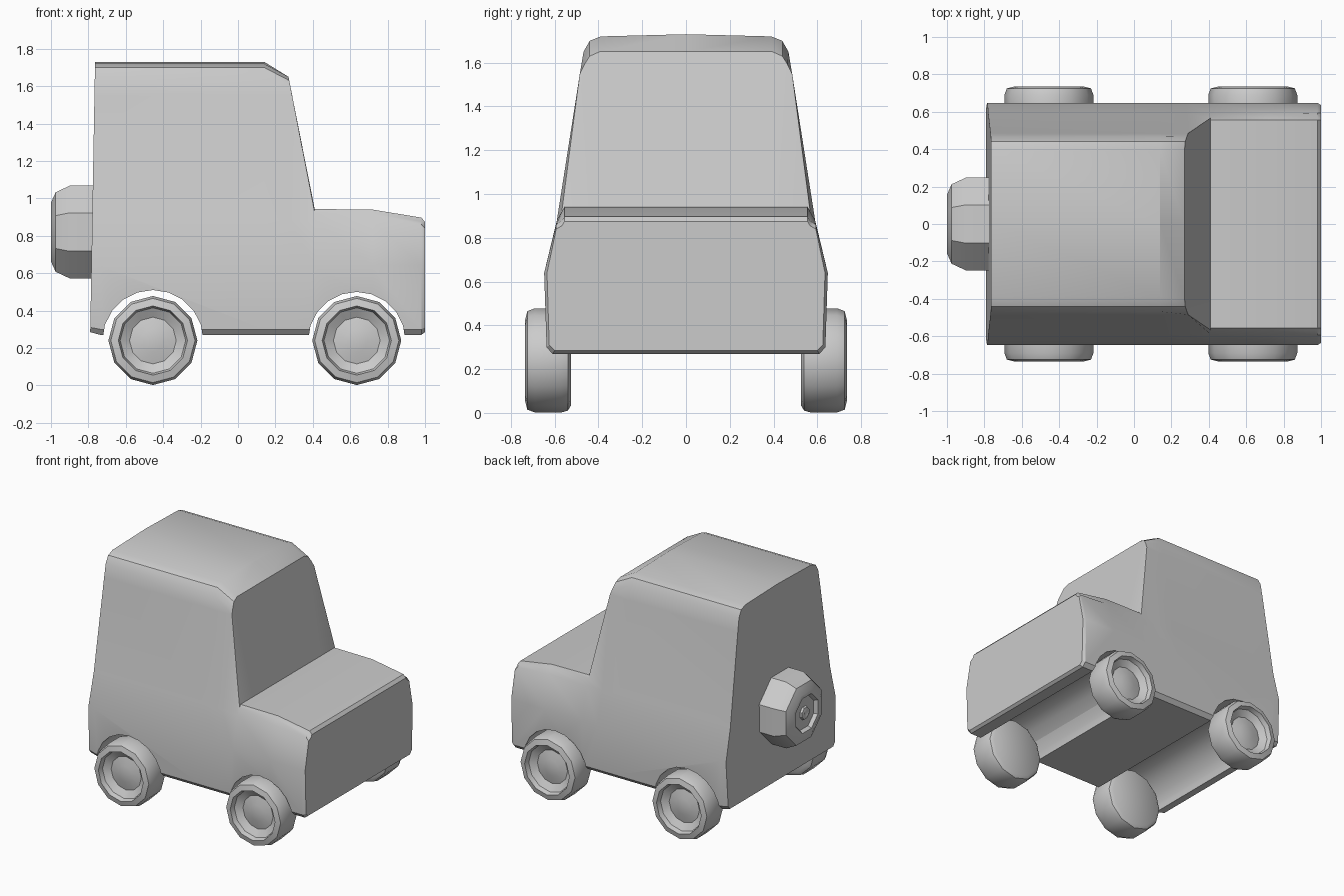
import bpy, bmesh
from math import radians, pi, cos, sin

if "Cube" in bpy.data.objects:
    bpy.data.objects.remove(bpy.data.objects["Cube"])


def finish(bm, name, angle):
    bmesh.ops.recalc_face_normals(bm, faces=bm.faces)
    mesh = bpy.data.meshes.new(name)
    bm.to_mesh(mesh)
    bm.free()
    obj = bpy.data.objects.new(name, mesh)
    bpy.context.collection.objects.link(obj)
    smooth(obj, angle)
    return obj


def activate(obj):
    bpy.ops.object.select_all(action='DESELECT')
    obj.select_set(True)
    bpy.context.view_layer.objects.active = obj


def smooth(obj, angle):
    activate(obj)
    bpy.ops.object.shade_smooth_by_angle(angle=radians(angle))


def loft(rings, name, angle):
    """Skin a list of closed rings; a single-point ring becomes a pole, others are capped."""
    bm = bmesh.new()
    loops = [[bm.verts.new(p) for p in ring] for ring in rings]
    for a, b in zip(loops, loops[1:]):
        n = max(len(a), len(b))
        for i in range(n):
            j = (i + 1) % n
            if len(a) == 1:
                bm.faces.new((a[0], b[i], b[j]))
            elif len(b) == 1:
                bm.faces.new((a[i], b[0], a[j]))
            else:
                bm.faces.new((a[i], b[i], b[j], a[j]))
    for end in (loops[0], loops[-1]):
        if len(end) > 2:
            bm.faces.new(end)
    return finish(bm, name, angle)


def lathe(profile, centre, sides, place, name, angle, phase=0.0):
    """Revolve (radius, depth) pairs; place turns (u, v, depth) into a point."""
    rings = []
    for r, d in profile:
        turns = [phase + 2 * pi * i / sides for i in range(sides)] if r else [0]
        rings.append([place(centre, r * cos(t), r * sin(t), d) for t in turns])
    return loft(rings, name, angle)


# Body cross-sections: lower side shared, upper part is roof, windscreen or hood
lower = [(0.61, 0.27), (0.637, 0.30), (0.648, 0.64), (0.59, 0.88)]
roof = [(0.485, 1.55), (0.468, 1.65), (0.44, 1.70), (0.39, 1.72), (0, 1.73)]
brow = [(0.485, 1.55), (0.465, 1.59), (0.44, 1.63), (0.395, 1.65), (0, 1.65)]


def hood(z):
    return [(0.567, z - 0.02), (0.555, z), (0.4, z), (0.3, z), (0, z)]


def section(xfun, half):
    pts = [(xfun(z), y, z) for y, z in half]
    return pts + [(x, -y, z) for x, y, z in reversed(pts[:-1])]


rear_low = [(0.61, 0.285), (0.63, 0.31)] + lower[2:]
nose_low = [(0.60, 0.285), (0.625, 0.31), (0.635, 0.64), (0.593, 0.84)]
body = loft([
    section(lambda z: -0.79 + 0.018 * (z - 0.3), rear_low + roof),
    section(lambda z: -0.735, lower + roof),
    section(lambda z: 0.14, lower + roof),
    section(lambda z: 0.27 + max(0, 1.65 - z) * 0.197 if z > 1.4 else 0.28, lower + brow),
    section(lambda z: 0.41, lower + hood(0.943)),
    section(lambda z: 0.72, lower + hood(0.94)),
    section(lambda z: 0.98, lower[:3] + [(0.593, 0.86)] + hood(0.897)),
    section(lambda z: 1.0, nose_low + hood(0.875)),
], "body", 28)

# Wheel arch tunnels
axles = (-0.455, 0.635)
for x, radius in zip(axles, (0.27, 0.26)):
    bpy.ops.mesh.primitive_cylinder_add(vertices=20, radius=radius, depth=2,
                                        location=(x, 0, 0.24), rotation=(pi / 2, 0, 0))
    cutter = bpy.context.object
    cutter.hide_render = True
    mod = body.modifiers.new("arch", 'BOOLEAN')
    mod.operation, mod.solver, mod.object = 'DIFFERENCE', 'EXACT', cutter
    activate(body)
    # keep the cut ahead of the smoothing modifier
    bpy.ops.object.modifier_move_to_index(modifier=mod.name, index=0)
    bpy.ops.object.modifier_apply(modifier=mod.name)
    bpy.data.objects.remove(cutter)
smooth(body, 28)

# Road wheels: tyre, dished rim and raised hub in one profile
wheel = [(0, 0.525), (0.205, 0.525), (0.23, 0.54), (0.238, 0.57), (0.238, 0.69),
         (0.225, 0.725), (0.185, 0.735), (0.175, 0.70), (0.125, 0.67), (0.06, 0.685), (0, 0.69)]
for x, end in zip(axles, ("rear", "front")):
    for side, label in ((-1, "right"), (1, "left")):
        lathe(wheel, (x, 0, 0.24), 12,
              lambda c, u, v, d, s=side: (c[0] + u, s * d, c[2] + v),
              f"{end}_{label}_wheel", 32)

# Spare wheel on the tailgate
spare = [(0, -0.75), (0.268, -0.75), (0.268, -0.90), (0.23, -0.975), (0.17, -1.0), (0.14, -1.0),
         (0.125, -0.975), (0.05, -0.975), (0.045, -0.99), (0.025, -0.995), (0, -0.985)]
lathe(spare, (0, 0, 0.82), 8, lambda c, u, v, d: (d, u, c[2] + v),
      "spare_wheel", 32, phase=pi / 8)
